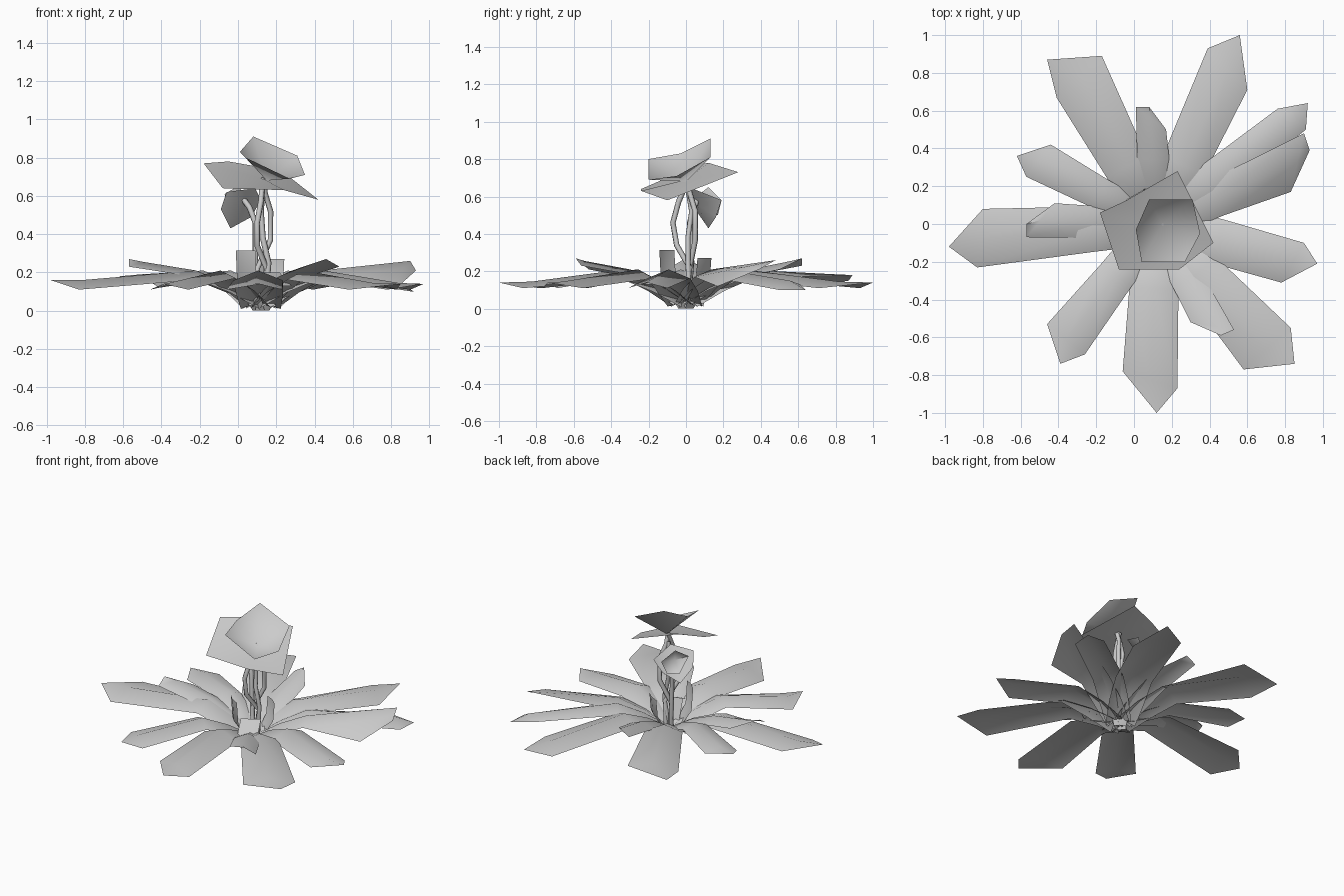
import bpy
from math import cos, sin, radians
from mathutils import Vector

if "Cube" in bpy.data.objects:
    bpy.data.objects.remove(bpy.data.objects["Cube"], do_unlink=True)

grey = bpy.data.materials.new("plain grey")
grey.use_nodes = True
colour = (0.6, 0.6, 0.6, 1)
grey.diffuse_color = colour
grey.node_tree.nodes["Principled BSDF"].inputs["Base Color"].default_value = colour

ROOT = Vector((0.12, 0, 0))
UP = Vector((0, 0, 1))


def add_mesh(name, points, faces, angle=50):
    mesh = bpy.data.meshes.new(name)
    mesh.from_pydata(points, [], faces)
    mesh.materials.append(grey)
    obj = bpy.data.objects.new(name, mesh)
    bpy.context.collection.objects.link(obj)
    bpy.ops.object.select_all(action="DESELECT")
    obj.select_set(True)
    bpy.context.view_layer.objects.active = obj
    bpy.ops.object.shade_smooth_by_angle(angle=radians(angle))
    return obj


def strip_faces(rows):
    """Quads joining rows of three points: right edge, midrib, left edge."""
    return [(3 * r + c, 3 * r + 3 + c, 3 * r + 4 + c, 3 * r + 1 + c)
            for r in range(rows - 1) for c in range(2)]


def leaf(name, right, tip, left, heights, neck_width):
    """Creased blade: rises from the root to a neck, then spreads to a pointed end."""
    right_z, tip_z, left_z = heights
    right = Vector((*right, right_z))
    left = Vector((*left, left_z))
    tip = Vector((*tip, tip_z))
    middle = (right + left) / 2 + UP * 0.035
    out = (middle - ROOT) * Vector((1, 1, 0))
    out.normalize()
    side = out.cross(UP)
    points = []
    for reach, z, width in ((0.02, 0.05, neck_width * 0.8), (0.17, 0.14, neck_width * 0.95),
                            (0.34, 0.21, neck_width)):
        centre = ROOT + out * reach + UP * z
        drop = UP * width * 0.4
        points += [centre + side * width - drop, centre, centre - side * width - drop]
    points += [right, middle, left, tip]
    add_mesh(name, points, strip_faces(4) + [(9, 12, 10), (10, 12, 11)])


# Rosette of spreading leaves: right shoulder, tip, left shoulder, heights, neck width
LONG, SHORT = 0.12, 0.085
level, raised = (0.11, 0.14, 0.11), (0.21, 0.27, 0.23)
leaves = [
    ((0.6, 0.71), (0.56, 1), (0.39, 0.93), level, LONG),
    ((-0.17, 0.89), (-0.46, 0.87), (-0.41, 0.67), (0.18, 0.15, 0.12), LONG),
    ((0.17, 0.5), (0.08, 0.62), (0.01, 0.62), raised, SHORT),
    ((-0.44, 0.42), (-0.62, 0.36), (-0.57, 0.25), (0.16, 0.18, 0.15), SHORT),
    ((-0.42, 0.11), (-0.57, 0), (-0.57, -0.07), raised, SHORT),
    ((-0.8, 0.08), (-0.98, -0.12), (-0.83, -0.23), (0.14, 0.16, 0.11), LONG),
    ((-0.46, -0.53), (-0.39, -0.74), (-0.26, -0.69), level, 0.1),
    ((-0.06, -0.78), (0.12, -1), (0.23, -0.87), level, 0.13),
    ((0.3, -0.52), (0.46, -0.59), (0.53, -0.56), raised, SHORT),
    ((0.58, -0.77), (0.85, -0.74), (0.83, -0.55), level, LONG),
    ((0.78, -0.31), (0.97, -0.21), (0.9, -0.1), level, LONG),
    ((0.83, 0.17), (0.93, 0.39), (0.9, 0.48), (0.12, 0.21, 0.26), 0.1),
    ((0.91, 0.5), (0.92, 0.64), (0.76, 0.61), (0.1, 0.1, 0.13), 0.1),
]
for number, data in enumerate(leaves):
    leaf(f"leaf_{number + 1}", *data)

# Small square leaves around the stems: turn, then reach and height at middle and end
for number, (turn, *profile) in enumerate(
        ((232, (0.13, 0.16), (0.14, 0.315)), (55, (0.12, 0.15), (0.13, 0.27)),
         (-65, (0.1, 0.2), (0.25, 0.13)))):
    out = Vector((cos(radians(turn)), sin(radians(turn)), 0))
    side = out.cross(UP)
    points = []
    for (reach, z), width in zip([(0.03, 0)] + profile, (0.04, 0.065, 0.065)):
        centre = ROOT + out * reach + UP * z
        fold = out * 0.01
        points += [centre + side * width - fold, centre, centre - side * width - fold]
    add_mesh(f"inner_leaf_{number + 1}", points, strip_faces(3))


def stem(name, path):
    curve = bpy.data.curves.new(name, "CURVE")
    curve.dimensions = "3D"
    curve.bevel_depth = 0.015
    curve.bevel_resolution = 1
    curve.materials.append(grey)
    spline = curve.splines.new("POLY")
    spline.points.add(len(path) - 1)
    for point, place in zip(spline.points, path):
        point.co = (*place, 1)
    spline.use_smooth = True
    obj = bpy.data.objects.new(name, curve)
    bpy.context.collection.objects.link(obj)


# Thin twisting stems
stem("top_stem", [(0.12, 0, 0.02), (0.1, 0.02, 0.22), (0.17, 0.05, 0.37),
                  (0.17, 0.05, 0.52), (0.14, 0.02, 0.62), (0.14, 0, 0.68)])
stem("middle_stem", [(0.13, 0, 0.02), (0.15, 0.02, 0.22), (0.1, -0.05, 0.34),
                     (0.1, -0.07, 0.46), (0.12, -0.04, 0.57), (0.13, 0.01, 0.69)])
stem("back_stem", [(0.14, 0.02, 0.02), (0.16, 0.01, 0.25), (0.13, 0.01, 0.38),
                   (0.12, 0.03, 0.52), (0.13, 0.01, 0.64)])
stem("low_stem", [(0.11, 0.01, 0.02), (0.09, 0.03, 0.25), (0.09, 0.02, 0.46),
                  (0.06, 0.04, 0.54), (0.03, 0.06, 0.58)])


def blossom(name, apex, rim):
    """Faceted cup of triangles fanned from the stem end to an uneven rim."""
    count = len(rim)
    add_mesh(name, [apex] + rim,
             [(0, i + 1, (i + 1) % count + 1) for i in range(count)], 60)


# Open blossom at the top, above a wide collar
blossom("top_blossom", (0.15, 0, 0.68),
        [(0.08, 0.13, 0.91), (0.01, -0.03, 0.83), (0.04, -0.2, 0.8),
         (0.27, -0.2, 0.69), (0.35, -0.05, 0.71), (0.31, 0.13, 0.81)])
blossom("top_collar", (0.13, 0, 0.69),
        [(-0.18, 0.06, 0.77), (-0.08, -0.24, 0.64), (0.24, -0.24, 0.63),
         (0.42, -0.1, 0.58), (0.23, 0.28, 0.73), (-0.05, 0.12, 0.78)])

# Smaller blossom hanging low at the back, with its own collar
blossom("low_blossom", (0.03, 0.08, 0.56),
        [(-0.07, 0.07, 0.61), (-0.04, 0.13, 0.5), (0.03, 0.17, 0.5),
         (0.06, 0.19, 0.58), (0, 0.12, 0.65)])
blossom("low_collar", (0.03, 0.06, 0.56),
        [(-0.06, 0, 0.62), (-0.09, 0.05, 0.53), (-0.04, 0.12, 0.43),
         (0.07, 0.16, 0.49), (0.12, 0.19, 0.58), (0.09, 0.04, 0.64)])
